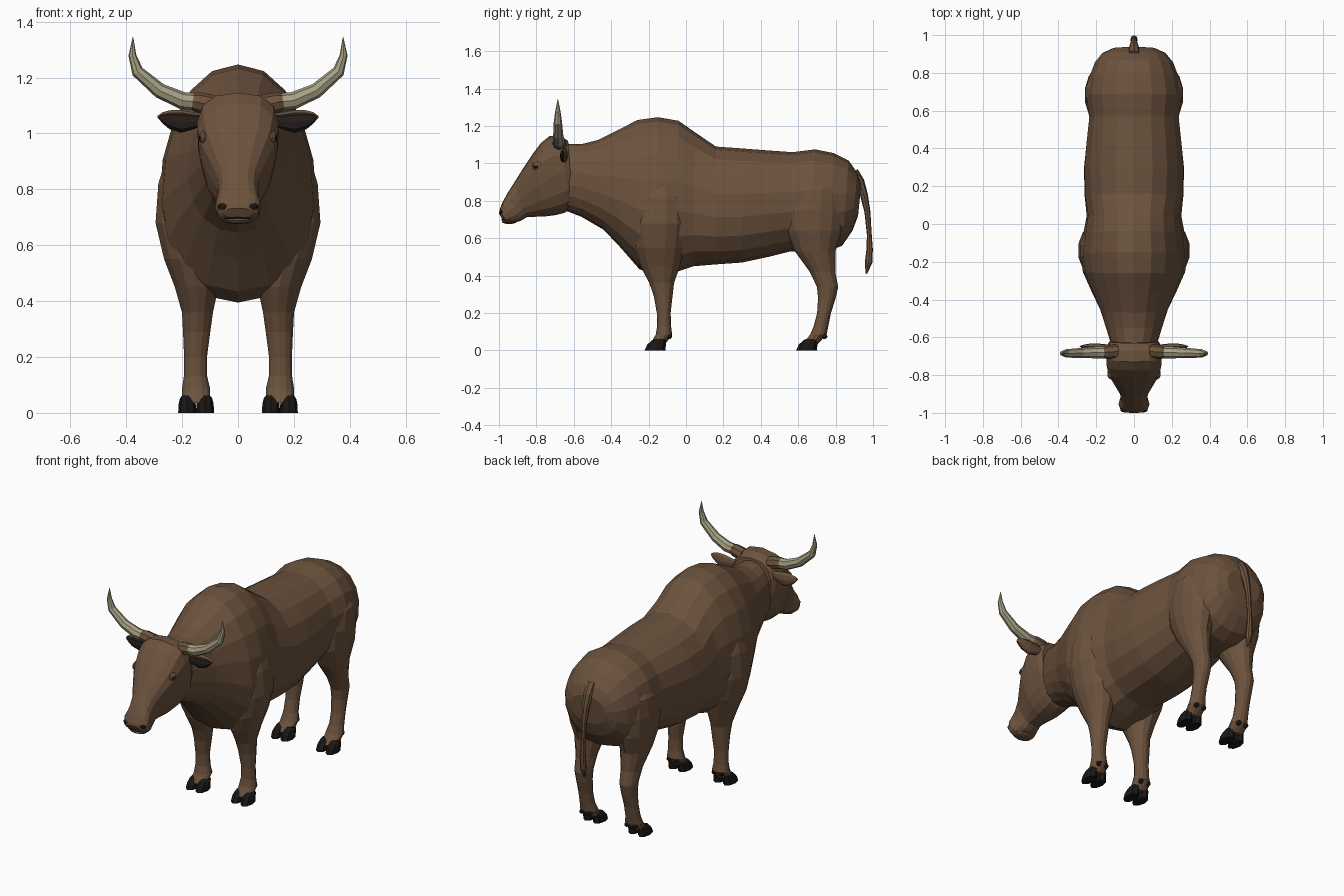
import bpy, bmesh, math
from mathutils import Vector as V, Matrix


def material(name, rgb):
    m = bpy.data.materials.new(name)
    m.diffuse_color = (*rgb, 1)
    return m


HIDE = material("hide", (0.15, 0.085, 0.047))
HORN = material("horn", (0.38, 0.35, 0.23))
DARK = material("dark", (0.01, 0.009, 0.008))
INNER = material("ear_inside", (0.018, 0.013, 0.01))


def finish(name, bm, mat, mirror):
    bmesh.ops.recalc_face_normals(bm, faces=bm.faces)
    me = bpy.data.meshes.new(name)
    bm.to_mesh(me)
    bm.free()
    me.materials.append(mat)
    ob = bpy.data.objects.new(name, me)
    bpy.context.collection.objects.link(ob)
    if mirror:
        ob.modifiers.new("mirror", 'MIRROR').use_mirror_merge = False
    return ob


def loft(name, sections, n, mat, mirror=False, p=1.0):
    """Skin rings; each ring is (centre, u axis, v axis, taper towards +u)."""
    bm = bmesh.new()
    rings = []
    for c, u, v, k in sections:
        ring = []
        for i in range(n):
            a = math.tau * i / n
            co, si = math.cos(a), math.sin(a)
            co = math.copysign(abs(co) ** p, co)
            si = math.copysign(abs(si) ** p, si)
            ring.append(bm.verts.new(c + u * co + v * si * (1 - k * co)))
        rings.append(ring)
    for r, s in zip(rings, rings[1:]):
        for i in range(n):
            j = (i + 1) % n
            bm.faces.new((r[i], r[j], s[j], s[i]))
    bm.faces.new(rings[0])
    bm.faces.new(rings[-1])
    return finish(name, bm, mat, mirror)


def slab(ty, tz, by, bz, w, k=0.0):
    """Ring from its top and bottom points in side view and its half width."""
    t, b = V((0, ty, tz)), V((0, by, bz))
    return (t + b) / 2, (t - b) / 2, V((w, 0, 0)), k


def level(z, y, ry, x, rx):
    """Horizontal ring for legs and hooves."""
    return V((x, y, z)), V((0, ry, 0)), V((rx, 0, 0)), 0


def tube(name, path, axis, n, mat, mirror=False):
    """Round tube along (x, y, z, radius) points lying square to axis."""
    pts, axis, out = [V(q[:3]) for q in path], V(axis), []
    for i, q in enumerate(path):
        t = (pts[min(i + 1, len(pts) - 1)] - pts[max(i - 1, 0)]).normalized()
        out.append((pts[i], axis * q[3], t.cross(axis) * q[3], 0))
    return loft(name, out, n, mat, mirror)


def ball(name, loc, size, mat, mirror=False):
    bm = bmesh.new()
    bmesh.ops.create_uvsphere(bm, u_segments=10, v_segments=6, radius=1,
                              matrix=Matrix.Translation(loc) @ Matrix.Diagonal((*size, 1)))
    return finish(name, bm, mat, mirror)


# Torso with neck, hump, belly and rump
loft("torso", [slab(*s) for s in [
    (-.66, 1.105, -.65, .75, .118, 0), (-.55, 1.105, -.56, .715, .148, 0),
    (-.47, 1.125, -.44, .645, .18, .05), (-.36, 1.18, -.35, .55, .225, .1),
    (-.26, 1.232, -.25, .435, .268, .12), (-.15, 1.247, -.16, .395, .28, .12),
    (-.04, 1.228, -.05, .42, .265, .12), (.05, 1.165, .04, .45, .25, .08),
    (.16, 1.09, .16, .46, .264, .04), (.30, 1.08, .30, .47, .267, .02),
    (.43, 1.07, .44, .50, .254, 0), (.57, 1.06, .56, .53, .24, 0),
    (.69, 1.075, .67, .525, .255, 0), (.79, 1.055, .76, .53, .24, 0),
    (.87, 1.015, .835, .56, .21, 0), (.915, .95, .89, .64, .17, 0),
    (.937, .89, .92, .72, .115, 0)]], 18, HIDE, p=.92)

# Head from poll to muzzle
loft("head", [slab(*s) for s in [
    (-.63, 1.12, -.605, .77, .128, -.08), (-.67, 1.146, -.62, .755, .142, -.16),
    (-.73, 1.146, -.65, .735, .142, -.2), (-.775, 1.11, -.70, .723, .138, -.22),
    (-.82, 1.05, -.75, .717, .127, -.22), (-.87, .975, -.80, .715, .1, -.2),
    (-.92, .895, -.85, .713, .074, -.1), (-.955, .84, -.885, .692, .072, 0),
    (-.982, .79, -.925, .682, .082, 0), (-.997, .75, -.955, .682, .074, 0),
    (-1.0, .732, -.982, .70, .05, 0)]], 16, HIDE, p=.75)
ball("lower_lip", (0, -.945, .688), (.058, .04, .012), HIDE)
ball("mouth_line", (0, -.95, .698), (.067, .041, .004), DARK)
ball("nostrils", (.048, -.983, .738), (.026, .015, .015), DARK, True)
ball("eyelids", (.122, -.79, .985), (.018, .034, .026), HIDE, True)
ball("eyes", (.129, -.798, .983), (.012, .018, .011), DARK, True)

# Horns and ears
tube("horns", [(.15, -.68, 1.113, .031), (.20, -.68, 1.118, .031),
               (.28, -.683, 1.153, .027), (.36, -.685, 1.222, .022),
               (.378, -.685, 1.28, .014), (.376, -.685, 1.345, .001)],
     (0, 1, 0), 8, HORN, True)
tube("horn_bases", [(.09, -.675, 1.10, .038), (.145, -.678, 1.112, .036),
                    (.162, -.68, 1.114, .031)], (0, 1, 0), 8, HIDE, True)
EAR = [(.12, 1.05, .02), (.165, 1.045, .032), (.205, 1.043, .041),
       (.245, 1.049, .034), (.27, 1.056, .02), (.288, 1.06, .003)]
loft("ears", [(V((x, -.648, z)), V((0, .4 * r, 0)), V((0, 0, r)), 0) for x, z, r in EAR],
     8, HIDE, True)
loft("ear_insides", [(V((x - .003, -.658, z - .003)), V((0, .4 * r, 0)), V((0, 0, r * .86)), 0)
                     for x, z, r in EAR], 8, INNER, True)

# Legs
loft("front_legs", [level(*s) for s in [
    (.035, -.15, .04, .15, .05), (.085, -.118, .044, .15, .052),
    (.13, -.117, .037, .152, .043), (.20, -.119, .037, .152, .042),
    (.29, -.122, .05, .148, .05), (.36, -.13, .066, .145, .057),
    (.45, -.138, .105, .148, .08), (.55, -.143, .135, .165, .102),
    (.68, -.14, .15, .18, .118), (.82, -.14, .145, .175, .113),
    (.95, -.14, .115, .15, .098), (1.06, -.14, .07, .11, .05)]], 14, HIDE, True)
loft("hind_legs", [level(*s) for s in [
    (.035, .665, .04, .15, .05), (.085, .708, .044, .15, .052),
    (.13, .722, .039, .152, .043), (.20, .738, .037, .152, .042),
    (.28, .753, .047, .15, .045), (.34, .757, .057, .15, .05),
    (.42, .73, .068, .15, .056), (.53, .69, .108, .152, .08),
    (.64, .682, .152, .158, .098), (.75, .682, .162, .16, .102),
    (.86, .70, .13, .155, .1), (.96, .71, .08, .11, .07)]], 14, HIDE, True)

# Cloven hooves and dewclaws
for name, y, dew in (("front", -.165, -.09), ("hind", .645, .74)):
    for side, x in (("inner", .118), ("outer", .182)):
        loft(f"{name}_{side}_hooves", [level(*s) for s in [
            (0, y, .056, x, .032), (.03, y + .007, .05, x, .031),
            (.052, y + .02, .04, x, .026), (.062, y + .026, .028, x, .018)]],
            8, DARK, True)
        dx = .15 + (x - .15) * .8
        ball(f"{name}_{side}_dewclaws", (dx, dew, .075), (.013, .016, .014), DARK, True)

# Tail with tuft
tube("tail", [(0, .89, .95, .034), (0, .925, .90, .03), (0, .952, .83, .021),
              (0, .97, .74, .016), (0, .98, .62, .013), (0, .982, .54, .017),
              (0, .976, .47, .02), (0, .964, .41, .004)], (1, 0, 0), 8, HIDE)
